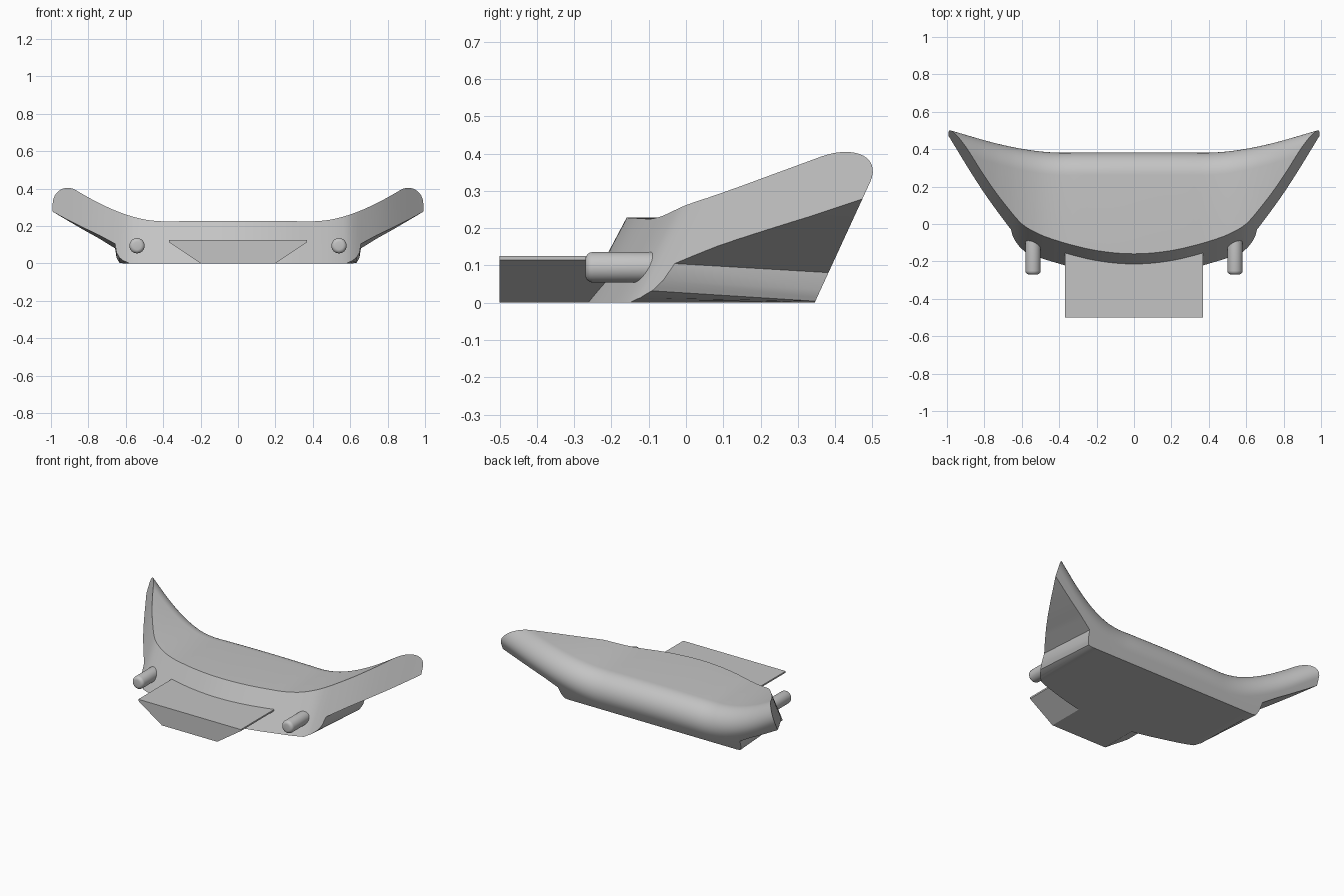
import bpy, bmesh, math

cube = bpy.data.objects.get("Cube")
if cube:
    bpy.data.objects.remove(cube, do_unlink=True)

grey = bpy.data.materials.new("plain grey")
grey.use_nodes = True
colour = (0.55, 0.55, 0.55, 1)
grey.diffuse_color = colour
grey.node_tree.nodes["Principled BSDF"].inputs["Base Color"].default_value = colour

FRONT_LEAN, BACK_LEAN, BACK_Y, SINK = 0.53, 0.46, 0.345, 0.058

# Half-width curves: front edge in plan, upper edge and lower edge in elevation
FRONT = [(-.2, -.262), (0, -.28), (.2, -.262), (.4, -.212), (.58, -.15),
         (.65, -.093), (.8, .07), (1, .335), (1.2, .6)]
TOP = [(-.3, .226), (0, .228), (.3, .226), (.4, .225), (.5, .235), (.6, .262),
       (.7, .302), (.8, .353), (.9, .412), (1, .472), (1.2, .59)]
LOWER = [(0, 0), (.58, 0), (.61, .012), (.635, .032), (.65, .06),
         (.657, .105), (.74, .15), (.82, .188), (.91, .232), (1, .277), (1.2, .37)]


def sample(keys, x, smooth=True):
    """Value of a key curve at |x|, straight or with eased tangents."""
    x = abs(x)
    i = next(k for k in range(len(keys) - 1) if keys[k][0] <= x <= keys[k + 1][0])
    (x0, y0), (x1, y1) = keys[i], keys[i + 1]
    t, w = (x - x0) / (x1 - x0), x1 - x0
    if not smooth:
        return y0 + t * (y1 - y0)

    def slope(k):
        a, b = keys[max(k - 1, 0)], keys[min(k + 1, len(keys) - 1)]
        return (b[1] - a[1]) / (b[0] - a[0])
    ease = t * t * (3 - 2 * t)
    return (y0 + (y1 - y0) * ease + w * slope(i) * t * (1 - t) ** 2
            - w * slope(i + 1) * t * t * (1 - t))


def loft(name, rings):
    """Closed solid through rings of equal point count."""
    bm = bmesh.new()
    loops = [[bm.verts.new(p) for p in ring] for ring in rings]
    n = len(loops[0])
    for a, b in zip(loops, loops[1:]):
        for i in range(n):
            j = (i + 1) % n
            bm.faces.new((a[i], a[j], b[j], b[i]))
    bm.faces.new(loops[0])
    bm.faces.new(loops[-1])
    bmesh.ops.recalc_face_normals(bm, faces=bm.faces)
    mesh = bpy.data.meshes.new(name)
    bm.to_mesh(mesh)
    bm.free()
    mesh.materials.append(grey)
    obj = bpy.data.objects.new(name, mesh)
    bpy.context.collection.objects.link(obj)
    return obj


def activate(obj):
    bpy.ops.object.select_all(action='DESELECT')
    obj.select_set(True)
    bpy.context.view_layer.objects.active = obj


def body_section(x):
    """Side section: flat top, rounded upper rear edge, leaning back."""
    top, low = sample(TOP, x), sample(LOWER, x, False)
    y_edge = sample(FRONT, x) + FRONT_LEAN * low

    def floor(y):
        return max(0, low - SINK * (y - y_edge)) if low > 0 else 0
    y0 = min(y_edge - 0.03, 0.3)
    r = 0.12 - 0.02 * min(1, max(0, (abs(x) - 0.4) / 0.6))
    zc = top - r
    yc = BACK_Y + BACK_LEAN * zc - r * math.hypot(1, BACK_LEAN)
    start, end = math.pi / 2, -math.atan(BACK_LEAN)
    ring = [(x, y0, floor(y0)), (x, y0, top)]
    for k in range(15):
        a = start + (end - start) * k / 14
        ring.append((x, yc + r * math.cos(a), zc + r * math.sin(a)))
    z_back = floor(0.39)
    ring.append((x, BACK_Y + BACK_LEAN * z_back, z_back))
    return ring


# Winged body
half = sorted({round(k * 0.04, 3) for k in range(1, 27)} | {k[0] for k in LOWER[1:-1]})
stations = [-x for x in reversed(half)] + [0] + half
body = loft("winged_body", [body_section(x) for x in stations])

# Curved, leaning front face
plan = [(k * 0.02, sample(FRONT, k * 0.02)) for k in range(-58, 59)]
plan += [(1.16, 2), (-1.16, 2)]
cutter = loft("front_cutter", [[(x, y + FRONT_LEAN * z, z) for x, y in plan]
                               for z in (-0.1, 0.7)])
cutter.hide_render = True
cut = body.modifiers.new("front cut", 'BOOLEAN')
cut.operation, cut.solver, cut.object = 'INTERSECT', 'EXACT', cutter
activate(body)
bpy.ops.object.modifier_apply(modifier=cut.name)
bpy.data.objects.remove(cutter, do_unlink=True)
bpy.ops.object.shade_smooth_by_angle(angle=math.radians(30))

# Tapered front tongue, its rear end buried in the body
tongue = [(-.2, 0), (.2, 0), (.37, .115), (.37, .125), (-.37, .125), (-.37, .115)]
loft("front_tongue", [[(x, -0.5, z) for x, z in tongue],
                      [(x, -0.25 + 0.9 * z, z) for x, z in tongue]])

# Round pegs with softened ends
for side, label in ((1, "left"), (-1, "right")):
    bpy.ops.mesh.primitive_cylinder_add(vertices=32, radius=0.041, depth=0.27,
                                        location=(side * 0.54, -0.135, 0.095),
                                        rotation=(math.pi / 2, 0, 0))
    peg = bpy.context.object
    peg.name = label + "_peg"
    peg.data.materials.append(grey)
    bevel = peg.modifiers.new("soft ends", 'BEVEL')
    bevel.width, bevel.segments = 0.02, 4
    bevel.limit_method, bevel.angle_limit = 'ANGLE', math.radians(40)
    activate(peg)
    bpy.ops.object.modifier_apply(modifier=bevel.name)
    bpy.ops.object.shade_smooth_by_angle(angle=math.radians(35))
